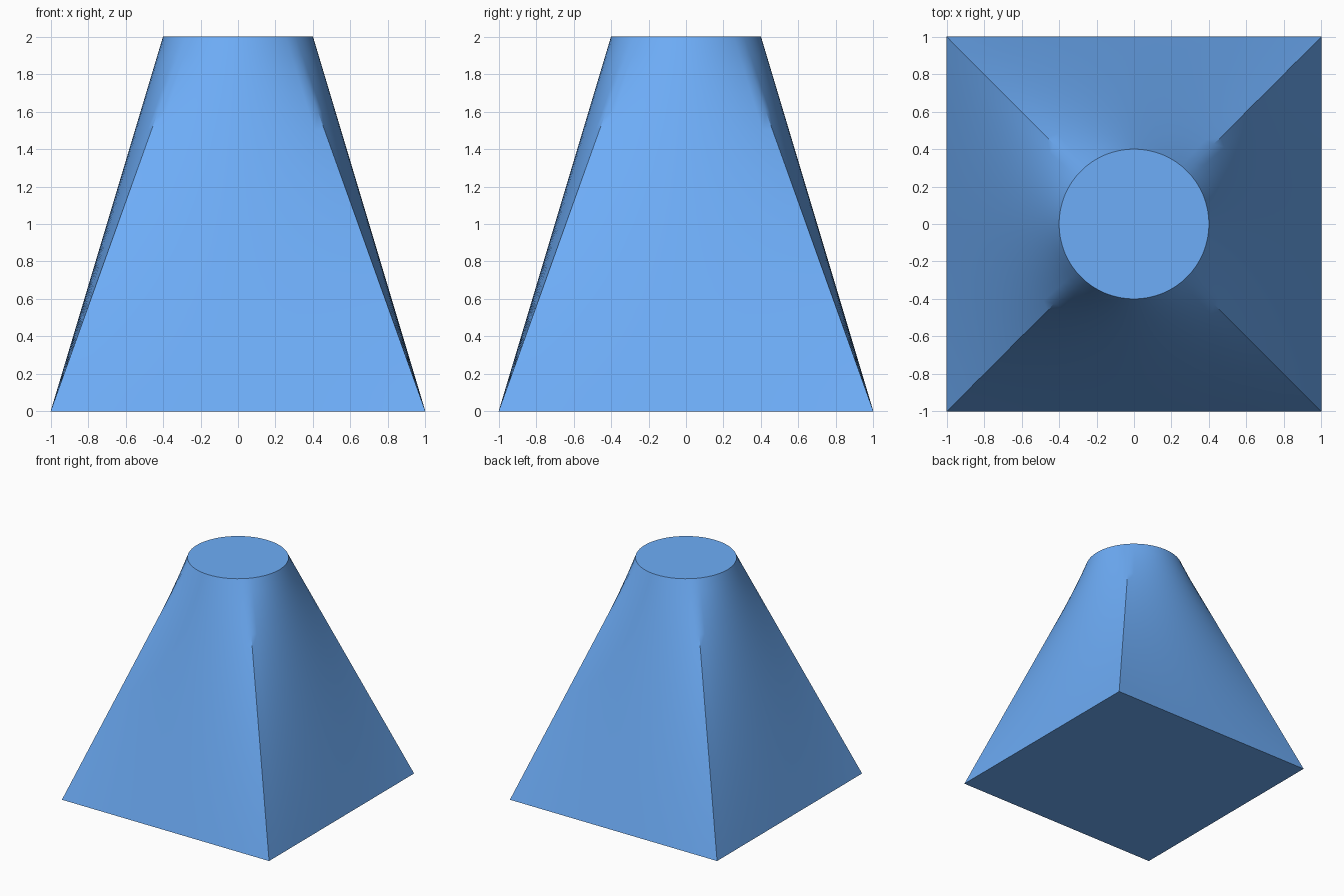
import bpy, bmesh
from math import sin, cos, pi, radians

if "Cube" in bpy.data.objects:
    bpy.data.objects.remove(bpy.data.objects["Cube"])

SEG, ROWS = 64, 20
HALF, RADIUS, HEIGHT = 1.0, 0.4, 2.0


def square_point(i):
    # Walk evenly along the square, starting at the corner (1, -1)
    side, k = divmod(i, SEG // 4)
    u = -HALF + 2 * HALF * k / (SEG // 4)
    return [(HALF, u), (-u, HALF), (-HALF, -u), (u, -HALF)][side]


def circle_point(i):
    a = -pi / 4 + 2 * pi * i / SEG
    return RADIUS * cos(a), RADIUS * sin(a)


# Square-to-round transition body
bm = bmesh.new()
rings = []
for r in range(ROWS + 1):
    s = r / ROWS
    ring = []
    for i in range(SEG):
        (ax, ay), (bx, by) = square_point(i), circle_point(i)
        ring.append(bm.verts.new((ax + (bx - ax) * s, ay + (by - ay) * s, HEIGHT * s)))
    rings.append(ring)
for lo, hi in zip(rings, rings[1:]):
    for i in range(SEG):
        j = (i + 1) % SEG
        bm.faces.new((lo[i], lo[j], hi[j], hi[i]))

# Flat base and round top
bm.faces.new(rings[0][::-1])
bm.faces.new(rings[-1])

mesh = bpy.data.meshes.new("square_to_round_body")
bm.to_mesh(mesh)
bm.free()
body = bpy.data.objects.new("square_to_round_body", mesh)
bpy.context.collection.objects.link(body)

# Blue finish
blue = bpy.data.materials.new("blue")
blue.diffuse_color = (0.155, 0.42, 0.94, 1)
blue.use_nodes = True
blue.node_tree.nodes["Principled BSDF"].inputs["Base Color"].default_value = blue.diffuse_color
mesh.materials.append(blue)

bpy.context.view_layer.objects.active = body
body.select_set(True)
bpy.ops.object.shade_smooth_by_angle(angle=radians(36))
